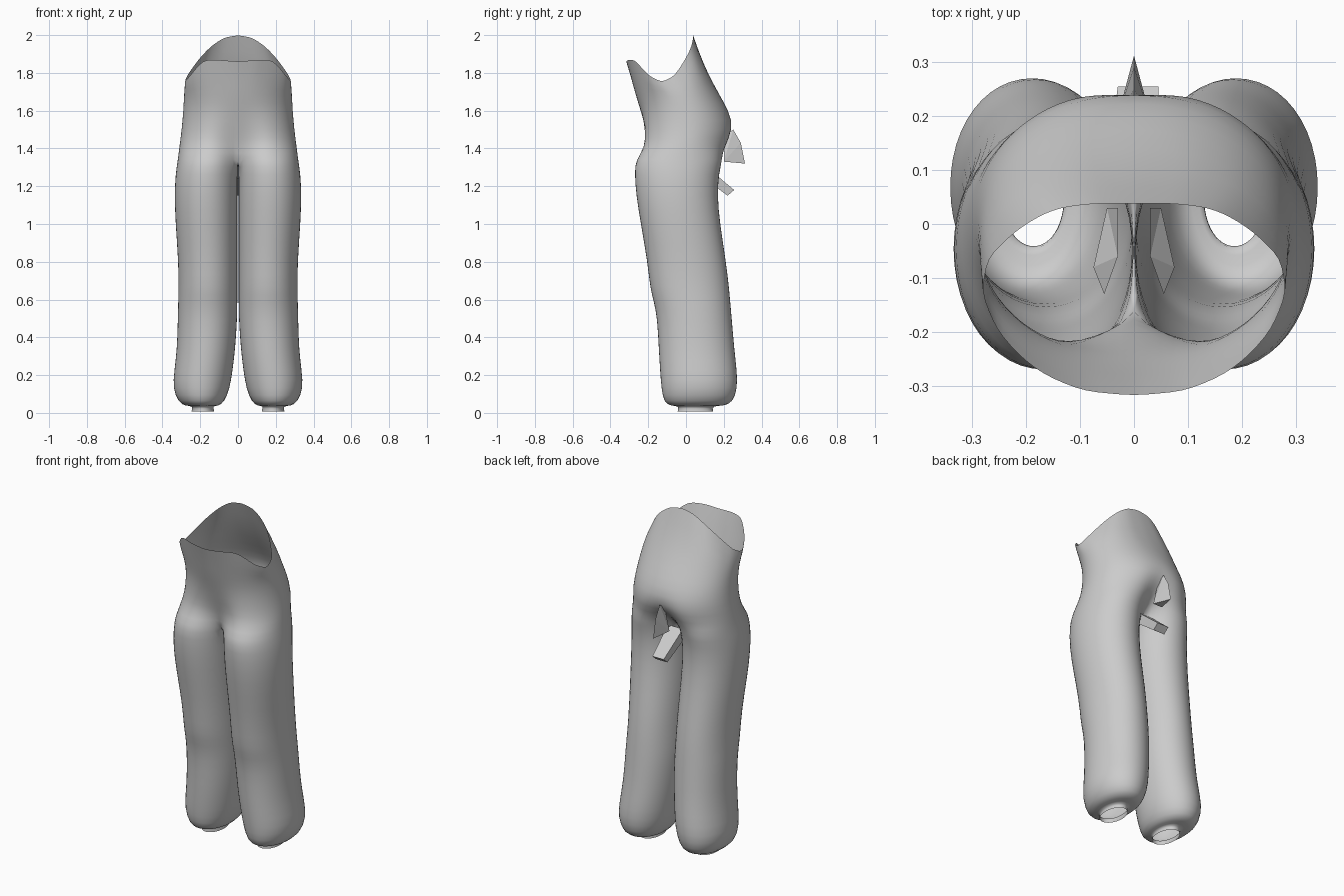
import bpy, bmesh, math

if "Cube" in bpy.data.objects:
    bpy.data.objects.remove(bpy.data.objects["Cube"])

grey = bpy.data.materials.new("cloth grey")
grey.diffuse_color = (0.6, 0.6, 0.6, 1)
grey.use_nodes = True
grey.node_tree.nodes["Principled BSDF"].inputs["Base Color"].default_value = grey.diffuse_color
N, HALF = 24, 21          # points round a leg, points round half of the waist
GROW = 0.004              # makes up for the shrinking of the smoothing


def spow(v, e):
    return math.copysign(abs(v) ** e, v)


def leg_ring(z, x0, x1, y0, y1, e=0.97):
    """Closed ring round a leg, starting at the inner front."""
    pts = []
    for j in range(N):
        a = math.radians(-150 + 15 * j)
        pts.append(((x0 + x1) / 2 + (x1 - x0) / 2 * spow(math.cos(a), e),
                    (y0 + y1) / 2 + (y1 - y0) / 2 * spow(math.sin(a), e), z))
    return pts


def hip_ring(z, x1, y0, y1, front=0.0, back=0.0, e=0.97):
    """Half ring round the hips, front centre to back centre, with clefts."""
    pts = []
    for j in range(HALF):
        t = math.pi * j / (HALF - 1)
        x = x1 * spow(math.sin(t), e) if 0 < j < HALF - 1 else 0.0
        c = -math.cos(t)
        y = (y0 + y1) / 2 + (y1 - y0) / 2 * spow(c, e)
        if c < 0:
            y += front * math.exp(-(x / 0.12) ** 2)
        else:
            y -= back * math.exp(-(x / 0.08) ** 2)
        pts.append((x, y, z))
    return pts


def resample(points):
    """Spread a short list of points over the half ring."""
    out = []
    for j in range(HALF):
        f = j / (HALF - 1) * (len(points) - 1)
        i = min(int(f), len(points) - 2)
        out.append(tuple(a + (b - a) * (f - i) for a, b in zip(points[i], points[i + 1])))
    return out


def finish(name, bm, mirror=False):
    mesh = bpy.data.meshes.new(name)
    bm.to_mesh(mesh)
    bm.free()
    mesh.materials.append(grey)
    ob = bpy.data.objects.new(name, mesh)
    bpy.context.collection.objects.link(ob)
    if mirror:
        ob.modifiers.new("mirror", 'MIRROR').merge_threshold = 0.0005
        ob.modifiers.new("smooth", 'SUBSURF').levels = 1
        ob.modifiers["smooth"].render_levels = 1
        for p in mesh.polygons:
            p.use_smooth = True
    return ob


# Leg: z, inner x, outer x, front y, back y, from cuff to crotch
legs = [
    (0.008, 0.125, 0.243, -0.041, 0.141),
    (0.038, 0.135, 0.233, -0.033, 0.133),
    (0.036, 0.105, 0.275, -0.075, 0.195),
    (0.055, 0.072, 0.312, -0.115, 0.246),
    (0.13, 0.042, 0.343, -0.128, 0.270),
    (0.22, 0.028, 0.335, -0.135, 0.268),
    (0.34, 0.013, 0.320, -0.142, 0.253),
    (0.50, 0.003, 0.316, -0.150, 0.240),
    (0.59, 0.002, 0.314, -0.168, 0.232),
    (0.66, 0.002, 0.312, -0.188, 0.226),
    (0.80, 0.002, 0.313, -0.202, 0.210),
    (1.00, 0.002, 0.328, -0.237, 0.178),
    (1.15, 0.002, 0.334, -0.262, 0.164),
    (1.27, 0.002, 0.328, -0.270, 0.172),
]
rings = [leg_ring(z, x0, x1 + GROW, y0 - GROW, y1 + GROW) for z, x0, x1, y0, y1 in legs]

# Crotch: the inner side of the leg lies on the centre plane
crotch = leg_ring(1.34, 0.0, 0.320, -0.270, 0.196)
rings.append([(0.0, y, z) if j == 0 or j >= HALF - 1 else (x, y, z)
              for j, (x, y, z) in enumerate(crotch)])

# Hips: z, outer x, front y, back y, front and back cleft
hips = [
    (1.41, 0.311, -0.266, 0.236, 0.085, 0.06),
    (1.50, 0.299, -0.255, 0.262, 0.045, 0.005),
    (1.60, 0.290, -0.250, 0.226, 0.01, 0.0),
    (1.68, 0.287, -0.266, 0.180, 0.0, 0.0),
]
rings += [hip_ring(*r) for r in hips]

# Yoke and wavy waist edge, front centre to back centre
rings.append(resample([(0, -.293, 1.78), (.09, -.285, 1.78), (.175, -.25, 1.765), (.25, -.19, 1.735),
                       (.284, -.12, 1.718), (.280, -.03, 1.73), (.250, .03, 1.765),
                       (.20, .068, 1.80), (.12, .092, 1.825), (0, .098, 1.83)]))
rings.append(resample([(0, -.318, 1.86), (.10, -.309, 1.868), (.185, -.27, 1.87), (.25, -.205, 1.79),
                       (.283, -.13, 1.75), (.27, -.06, 1.785), (.21, -.005, 1.87),
                       (.15, .028, 1.935), (.08, .038, 1.985), (0, .038, 2.0)]))

bm = bmesh.new()
verts = [[bm.verts.new(p) for p in r] for r in rings]
for k in range(len(verts) - 1):
    a, b = verts[k], verts[k + 1]
    for j in range(N if len(b) == N else HALF - 1):
        i = (j + 1) % N
        bm.faces.new((a[j], a[i], b[i], b[j]))
finish("trousers", bm, mirror=True)


def fold(name, pts, faces):
    bm = bmesh.new()
    vs = [bm.verts.new(p) for p in pts]
    for f in faces:
        bm.faces.new([vs[i] for i in f])
    return finish(name, bm)


# Crumpled cloth at the back of the crotch
fold("seat_fold", [(0, .25, 1.50), (0, .29, 1.43), (0, .312, 1.32), (-.03, .20, 1.33),
                   (.03, .20, 1.33), (0, .20, 1.46)],
     [(0, 3, 1), (1, 3, 2), (0, 1, 4), (1, 2, 4), (2, 3, 4), (0, 5, 3), (0, 4, 5)])
fold("hanging_fold", [(-.05, .10, 1.31), (.05, .10, 1.31), (.045, .255, 1.18), (-.03, .255, 1.18),
                      (-.03, .22, 1.15), (.045, .22, 1.15), (.04, .10, 1.24), (-.05, .10, 1.24)],
     [(0, 1, 2, 3), (3, 2, 5, 4), (4, 5, 6, 7), (0, 3, 4, 7), (1, 6, 5, 2)])
# Loose flaps inside the crotch
for side, s in (("left", -1), ("right", 1)):
    fold(side + "_inner_flap", [(s * .03, .03, 1.38), (s * .05, .03, 1.33), (s * .075, -.08, 1.33),
                                (s * .055, -.13, 1.34), (s * .03, -.06, 1.38)],
         [(0, 1, 4), (1, 2, 4), (2, 3, 4)])
